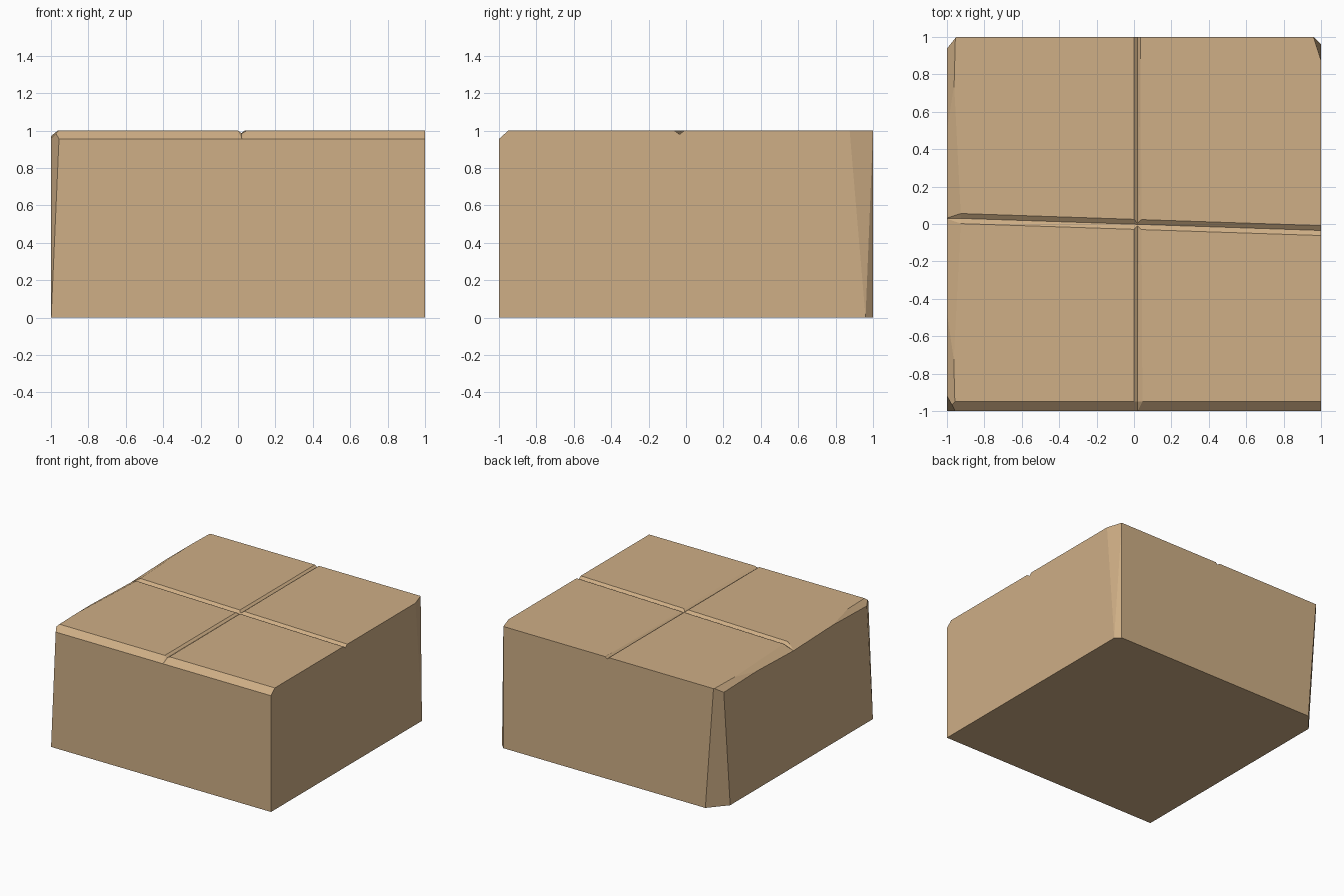
import bpy, bmesh
from mathutils import Vector

if "Cube" in bpy.data.objects:
    bpy.data.objects.remove(bpy.data.objects["Cube"])

stone = bpy.data.materials.new("sandstone")
stone.diffuse_color = (0.62, 0.425, 0.236, 1)
stone.use_nodes = True
stone.node_tree.nodes["Principled BSDF"].inputs["Base Color"].default_value = stone.diffuse_color


def loft(name, sections):
    """Closed solid skinned through equal-length point rings."""
    bm = bmesh.new()
    rings = [[bm.verts.new(p) for p in s] for s in sections]
    n = len(rings[0])
    for a, b in zip(rings, rings[1:]):
        for i in range(n):
            j = (i + 1) % n
            bm.faces.new((a[i], a[j], b[j], b[i]))
    bm.faces.new(rings[0][::-1])
    bm.faces.new(rings[-1])
    bmesh.ops.triangulate(bm, faces=bm.faces[:])
    bmesh.ops.recalc_face_normals(bm, faces=bm.faces[:])
    me = bpy.data.meshes.new(name)
    bm.to_mesh(me)
    bm.free()
    ob = bpy.data.objects.new(name, me)
    bpy.context.collection.objects.link(ob)
    ob.hide_render = True
    return ob


# Block with planed-off corners
bm = bmesh.new()
bmesh.ops.create_cube(bm, size=2)
for v in bm.verts:
    v.co.z = (v.co.z + 1) / 2
cuts = [
    ((-1, -1, .955), (1, -1, .955), (0, -.95, 1)),            # front top edge
    ((-.999, -1, 0), (-.957, -1, .955), (-1, -.92, .955)),    # front left corner
    ((-.876, 1, 0), (-1, .855, 0), (-.95, 1, 1)),             # back left corner
    ((1, .96, 0), (.96, 1, 0), (.96, 1, 1)),                  # back right corner
    ((1, .875, 1), (.96, 1, 1), (1, .96, 0)),                 # back right, upper facet
]
for pts in cuts:
    a, b, c = map(Vector, pts)
    no = (b - a).cross(c - a).normalized()
    if no.dot(a - Vector((0, 0, .5))) < 0:
        no = -no
    bmesh.ops.bisect_plane(bm, geom=bm.verts[:] + bm.edges[:] + bm.faces[:], dist=1e-5,
                           plane_co=a, plane_no=no, clear_outer=True)
    bmesh.ops.holes_fill(bm, edges=[e for e in bm.edges if e.is_boundary], sides=0)
bmesh.ops.recalc_face_normals(bm, faces=bm.faces[:])
me = bpy.data.meshes.new("floor_block")
bm.to_mesh(me)
bm.free()
block = bpy.data.objects.new("floor_block", me)
bpy.context.collection.objects.link(block)


# Left top edge chamfer, widest at the middle
def chamfer(y, w):
    return [(-1 + 2 * w, y, 1.045), (-1 - w, y, .91), (-1 - w, y, 1.045)]


edge_cut = loft("left_edge_cutter", [chamfer(-1.1, .046), chamfer(.03, .075), chamfer(1.1, .0475)])


# V-grooves: (along, low side, bottom, high side, side height, bottom height)
def groove(name, stations, along_x):
    secs = []
    for t, lo, mid, hi, zs, zb in stations:
        prof = [(lo, 1.1), (lo, zs), (mid, zb), (hi, zs), (hi, 1.1)]
        secs.append([(t, s, z) if along_x else (s, t, z) for s, z in prof])
    return loft(name, secs)


cross_groove = groove("cross_groove_cutter", [
    (-1.005, .029, .03, .031, .953, .952),
    (-.925, .002, .03, .056, 1, .98),
    (1.1, -.065, -.038, -.012, 1, .98)], True)
long_groove = groove("long_groove_cutter", [
    (-1.005, .019, .02, .021, .953, .952),
    (-.95, .0, .02, .045, 1, .985),
    (1.1, .0, .018, .035, 1, .985)], False)

# Apply the cuts and drop the cutters
cutters = [edge_cut, cross_groove, long_groove]
for c in cutters:
    m = block.modifiers.new(c.name, 'BOOLEAN')
    m.operation = 'DIFFERENCE'
    m.solver = 'EXACT'
    m.object = c
bpy.context.view_layer.update()
dg = bpy.context.evaluated_depsgraph_get()
final = bpy.data.meshes.new_from_object(block.evaluated_get(dg))
block.modifiers.clear()
block.data = final
for c in cutters:
    bpy.data.objects.remove(c)
final.materials.clear()
final.materials.append(stone)
for p in final.polygons:
    p.material_index = 0
    p.use_smooth = False
